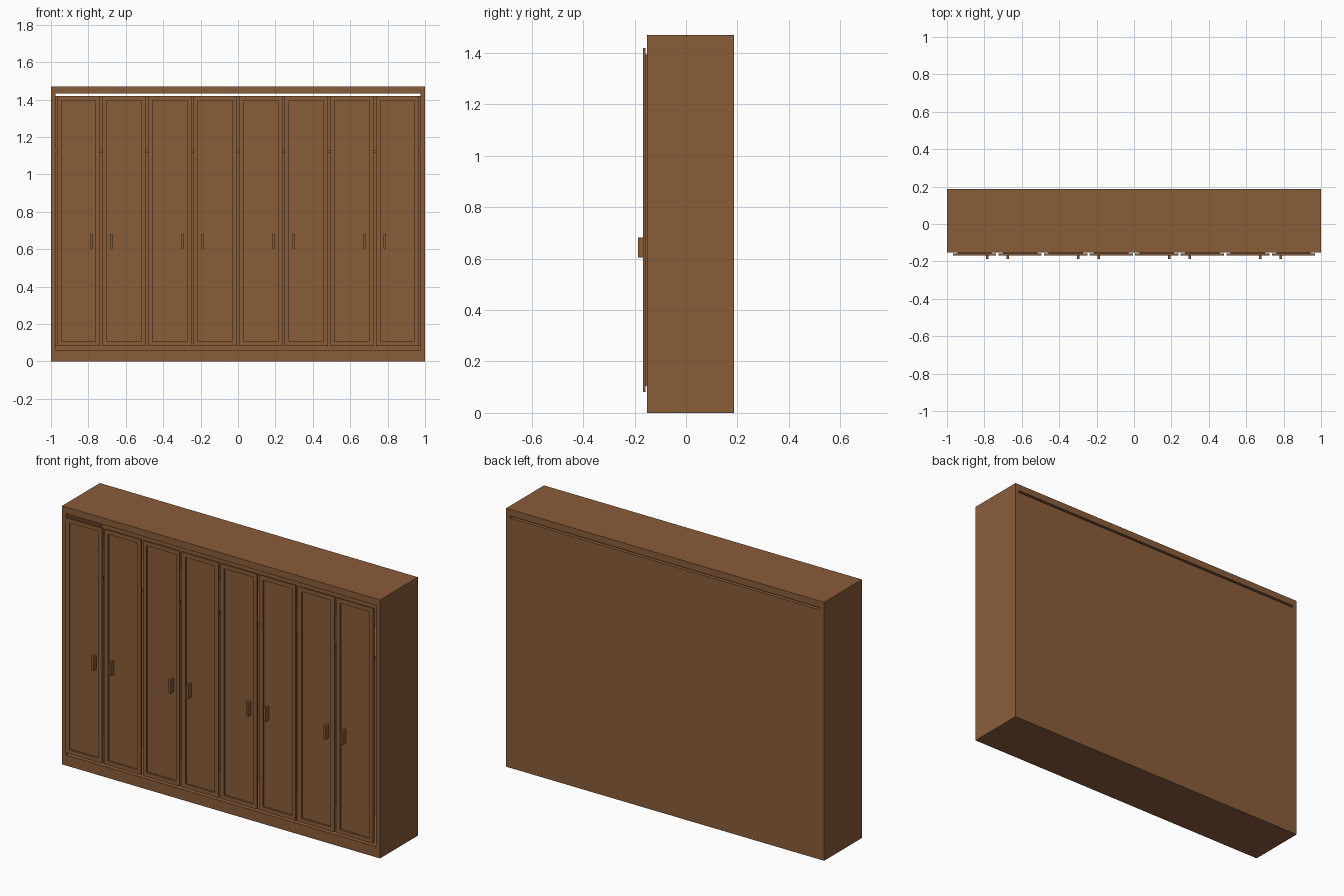
import bpy, bmesh

if "Cube" in bpy.data.objects:
    bpy.data.objects.remove(bpy.data.objects["Cube"])

# one wood colour for everything
wood = bpy.data.materials.new("brown wood")
wood.diffuse_color = (0.254, 0.109, 0.042, 1)
wood.use_nodes = True
wood.node_tree.nodes["Principled BSDF"].inputs["Base Color"].default_value = wood.diffuse_color

FRONT, BACK, TOP = -0.152, 0.187, 1.47


def finish(name, bm):
    bmesh.ops.recalc_face_normals(bm, faces=bm.faces[:])
    me = bpy.data.meshes.new(name)
    bm.to_mesh(me)
    bm.free()
    me.materials.append(wood)
    ob = bpy.data.objects.new(name, me)
    bpy.context.collection.objects.link(ob)
    return ob


def box_bm(x0, x1, y0, y1, z0, z1):
    bm = bmesh.new()
    bmesh.ops.create_cube(bm, size=1)
    for v in bm.verts:
        v.co = ((x0 + x1) / 2 + v.co.x * (x1 - x0),
                (y0 + y1) / 2 + v.co.y * (y1 - y0),
                (z0 + z1) / 2 + v.co.z * (z1 - z0))
    return bm


def inset_push(bm, y_dir, inset, dy):
    """Inset the face pointing along y_dir, then move it by dy with side walls."""
    bm.normal_update()
    face = next(f for f in bm.faces if f.normal.y * y_dir > 0.9)
    bmesh.ops.inset_region(bm, faces=[face], thickness=inset, use_even_offset=True)
    ext = bmesh.ops.extrude_discrete_faces(bm, faces=[face])["faces"][0]
    bmesh.ops.translate(bm, verts=ext.verts[:], vec=(0, dy, 0))


# carcass: solid block hollowed from the front, with a slot through the back
carcass = finish("carcass", box_bm(-1, 1, FRONT, BACK, 0, TOP))
profile = [(-0.4, 0.06), (0.167, 0.06), (0.167, 1.42),
           (0.4, 1.42), (0.4, 1.432), (-0.4, 1.432)]
bm = bmesh.new()
cap = bm.faces.new([bm.verts.new((-0.975, y, z)) for y, z in profile])
side = bmesh.ops.extrude_face_region(bm, geom=[cap])["geom"]
bmesh.ops.translate(bm, verts=[g for g in side if isinstance(g, bmesh.types.BMVert)],
                    vec=(1.95, 0, 0))
cutter = finish("cavity_cutter", bm)
cutter.hide_render = True
mod = carcass.modifiers.new("hollow", "BOOLEAN")
mod.operation = "DIFFERENCE"
mod.solver = "EXACT"
mod.object = cutter
bpy.context.view_layer.objects.active = carcass
bpy.ops.object.modifier_apply(modifier=mod.name)
bpy.data.objects.remove(cutter)

# inner shelf
finish("shelf", box_bm(-0.975, 0.975, -0.145, 0.167, 1.115, 1.131))

# eight framed doors, each with a bar handle
PITCH, WIDTH = 0.2435, 0.231
for i in range(8):
    x = (i - 3.5) * PITCH
    door = box_bm(x - WIDTH / 2, x + WIDTH / 2, -0.168, -0.158, 0.081, 1.418)
    inset_push(door, -1, 0.024, 0.0085)   # recessed front panel
    inset_push(door, 1, 0.024, 0.006)     # back of the panel
    finish(f"door_{i + 1}", door)
    hx = x + (0.0665 if i % 2 == 0 else -0.0665)
    finish(f"handle_{i + 1}",
           box_bm(hx - 0.0065, hx + 0.0065, -0.187, -0.16 + 0.002, 0.604, 0.682))
